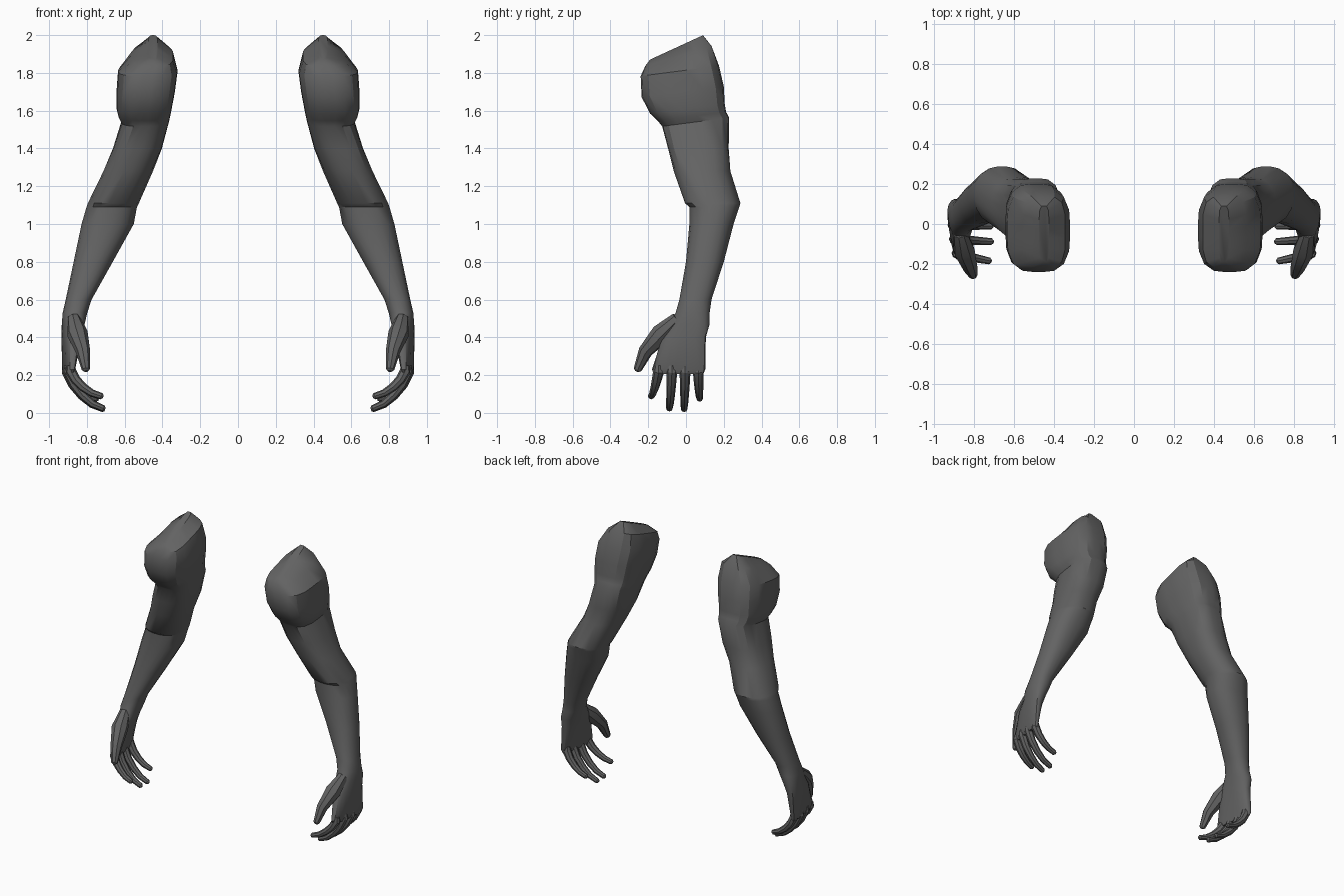
import bpy, bmesh, math
from mathutils import Vector

if "Cube" in bpy.data.objects:
    bpy.data.objects.remove(bpy.data.objects["Cube"])

skin = bpy.data.materials.new("dark_grey")
skin.diffuse_color = (0.125, 0.125, 0.125, 1)
skin.use_nodes = True
skin.node_tree.nodes["Principled BSDF"].inputs["Base Color"].default_value = skin.diffuse_color


def loft(name, rings):
    """Skin a list of closed rings, cap both ends and mirror to the other side."""
    bm = bmesh.new()
    loops = [[bm.verts.new(p) for p in ring] for ring in rings]
    n = len(loops[0])
    for a, b in zip(loops, loops[1:]):
        for i in range(n):
            j = (i + 1) % n
            bm.faces.new((a[i], a[j], b[j], b[i]))
    bm.faces.new(loops[0])
    bm.faces.new(loops[-1])
    bmesh.ops.recalc_face_normals(bm, faces=bm.faces)
    mesh = bpy.data.meshes.new(name)
    bm.to_mesh(mesh)
    bm.free()
    mesh.materials.append(skin)
    obj = bpy.data.objects.new(name, mesh)
    bpy.context.collection.objects.link(obj)
    bpy.ops.object.select_all(action='DESELECT')
    obj.select_set(True)
    bpy.context.view_layer.objects.active = obj
    bpy.ops.object.shade_smooth_by_angle(angle=math.radians(30))
    obj.modifiers.new("other_side", 'MIRROR').use_mirror_merge = False


def section(z, x0, x1, y0, y1, tilt=0, n=20):
    """Rounded-box slice: boxier at the shoulder and palm, round in the forearm."""
    power = 4 if z > 1.85 else 3 if z > 1.3 else 2.7 if z < 0.45 else 2.3
    skew = 0.14 if z < 0.48 else 0
    pts = []
    for i in range(n):
        a = math.tau * (i + 0.5) / n
        c, s = math.cos(a), math.sin(a)
        r = (abs(c) ** power + abs(s) ** power) ** (-1 / power) / math.cos(math.pi / n)
        dx = max(-1, min(1, r * c)) * (x1 - x0) / 2
        dy = max(-1, min(1, r * s)) * (y1 - y0) / 2
        pts.append(((x0 + x1) / 2 + dx + skew * dy, (y0 + y1) / 2 + dy, z + tilt * dy))
    return pts


def digit(name, path, radii, n=8):
    """Tapered bent tube with a rounded tip."""
    rings = []
    for i, p in enumerate(path):
        t = (path[min(i + 1, len(path) - 1)] - path[max(i - 1, 0)]).normalized()
        u = t.cross(Vector((0, 1, 0))).normalized()
        v = t.cross(u)
        rings.append([p + radii[i] * (u * math.cos(k * math.tau / n) + v * math.sin(k * math.tau / n))
                      for k in range(n)])
    tip = path[-1] + t * radii[-1] * 0.5
    rings.append([tip + (q - path[-1]) * 0.5 for q in rings[-1]])
    loft(name, rings)


# Sloping shoulder cap
cap = [section(1.935, 0.425, 0.475, -0.19, 0.09, tilt=0.46),
       section(1.89, 0.345, 0.56, -0.215, 0.135, tilt=0.3)]

# Shoulder, upper arm, forearm, palm: height, inner, outer, front, back
limb = [(1.81, 0.32, 0.635, -0.24, 0.175),
        (1.70, 0.335, 0.643, -0.235, 0.20),
        (1.61, 0.352, 0.642, -0.19, 0.205),
        (1.57, 0.36, 0.632, -0.15, 0.212),
        (1.54, 0.367, 0.617, -0.126, 0.228),
        (1.40, 0.403, 0.662, -0.095, 0.226),
        (1.28, 0.45, 0.712, -0.065, 0.235),
        (1.11, 0.525, 0.795, -0.005, 0.288),
        (1.09, 0.535, 0.802, 0.018, 0.282),
        (1.00, 0.552, 0.828, 0.018, 0.252),
        (0.80, 0.663, 0.87, 0.0, 0.20),
        (0.60, 0.775, 0.912, -0.035, 0.135),
        (0.53, 0.798, 0.928, -0.055, 0.125),
        (0.47, 0.815, 0.93, -0.085, 0.125),
        (0.40, 0.835, 0.928, -0.125, 0.105),
        (0.23, 0.872, 0.922, -0.18, 0.102),
        (0.205, 0.878, 0.912, -0.17, 0.092)]
loft("arm", cap + [section(*row, tilt=0.13 if row[0] > 1.5 else 0) for row in limb])

# Thumb
thumb = [(0.87, -0.045, 0.50), (0.85, -0.13, 0.42), (0.82, -0.215, 0.325), (0.805, -0.256, 0.23)]
digit("thumb", [Vector(p) for p in thumb], [0.035, 0.055, 0.038, 0.022])

# Fingers: a quarter-round curl from each knuckle to its tip
fingers = {"index_finger": ((0.885, -0.145), (0.722, -0.185, 0.088)),
           "middle_finger": ((0.898, -0.075), (0.712, -0.088, 0.023)),
           "ring_finger": ((0.905, -0.005), (0.712, -0.01, 0.02)),
           "little_finger": ((0.905, 0.065), (0.745, 0.072, 0.075))}
for name, (base, tip) in fingers.items():
    knuckle, end = Vector((*base, 0.22)), Vector(tip)
    path = [knuckle + Vector((0, 0, 0.03))]
    for k in range(5):
        f = k / 4
        p = knuckle.lerp(end, f)
        p.x = knuckle.x + (end.x - knuckle.x) * f ** 1.3
        p.z = end.z + (knuckle.z - end.z) * (1 - f) ** 1.5
        path.append(p)
    digit(name, path, [0.022] + [0.029 - 0.003 * k for k in range(5)])
